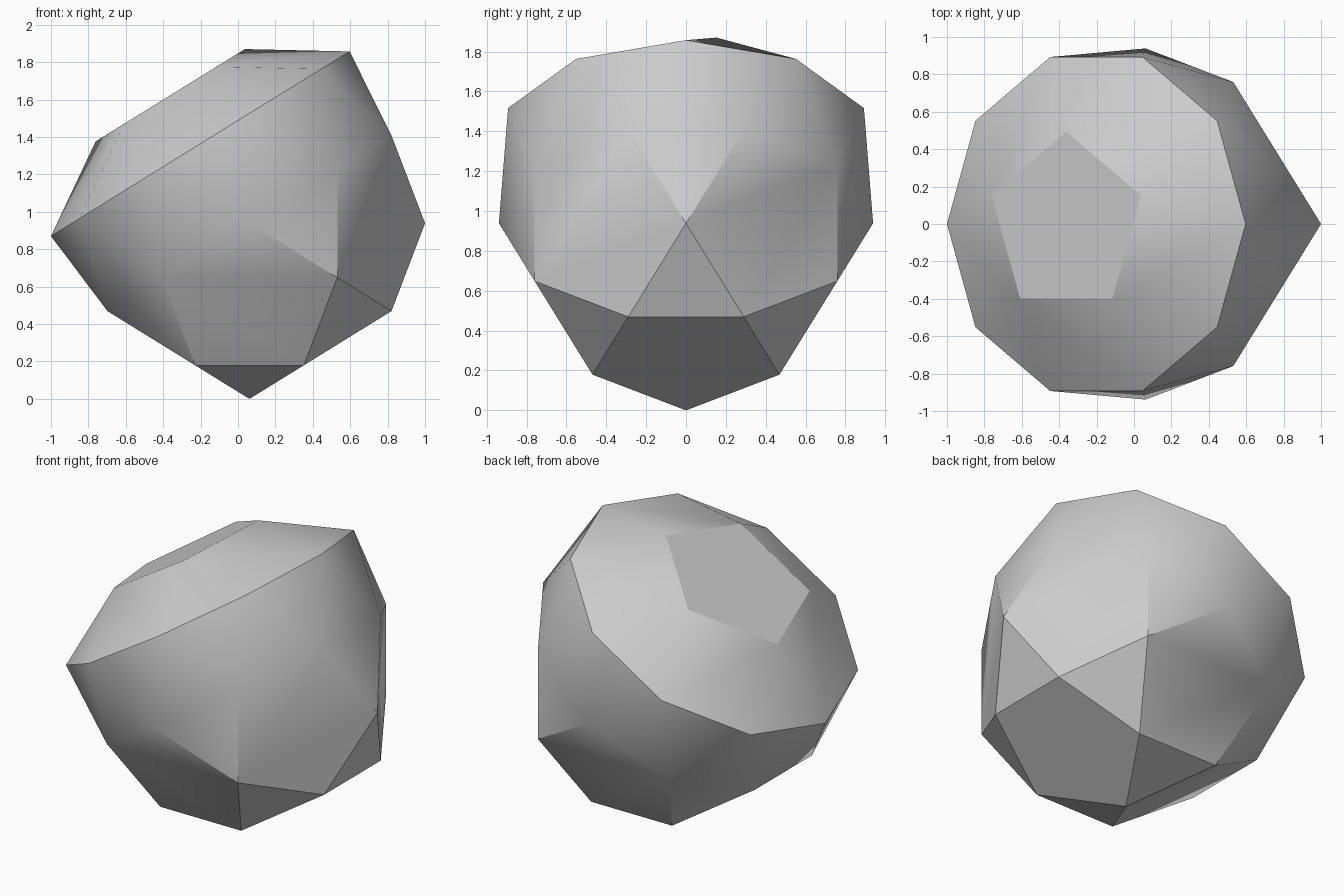
import bpy
import bmesh
from math import cos, sin, radians, sqrt
from mathutils import Vector

cube = bpy.data.objects.get("Cube")
if cube:
    bpy.data.objects.remove(cube, do_unlink=True)

# Proportions: every edge has the same length
PHI = (1 + sqrt(5)) / 2
R = 0.9387                # radius of both ten-sided rings
EDGE = R / PHI
WIDE, SMALL = 0.8507 * R, 0.5257 * R
BAND = 0.8618 * EDGE      # height of the triangle band
CAP = 0.5257 * EDGE       # height of the shallow cap

# Tilted axes of the solid
centre = Vector((1 - R, 0, R))
axis = Vector((-0.52573, 0, 0.85065))
across = Vector((0.85065, 0, 0.52573))
side = Vector((0, 1, 0))

bm = bmesh.new()


def ring(sides, radius, level, start):
    for i in range(sides):
        t = radians(start + 360 * i / sides)
        bm.verts.new(centre + axis * level
                     + (across * cos(t) + side * sin(t)) * radius)


# Deep lower dome: pentagon, middle ring, ten-sided rim
ring(5, SMALL, -WIDE, 180)
ring(5, WIDE, -SMALL, 0)
ring(10, R, 0, 18)
# Twisted band and shallow cap
ring(10, R, BAND, 0)
ring(5, 0.85065 * EDGE, BAND + CAP, 90)

# Skin the rings and merge coplanar triangles into full faces
bmesh.ops.convex_hull(bm, input=bm.verts[:])
bmesh.ops.dissolve_limit(bm, angle_limit=radians(1.5),
                         verts=bm.verts[:], edges=bm.edges[:])
bmesh.ops.recalc_face_normals(bm, faces=bm.faces[:])

mesh = bpy.data.meshes.new("faceted_solid")
bm.to_mesh(mesh)
bm.free()
solid = bpy.data.objects.new("faceted_solid", mesh)
bpy.context.collection.objects.link(solid)

# Single grey material
grey = bpy.data.materials.new("light_grey")
grey.use_nodes = True
colour = (0.6, 0.6, 0.6, 1)
grey.diffuse_color = colour
grey.node_tree.nodes["Principled BSDF"].inputs["Base Color"].default_value = colour
mesh.materials.append(grey)

# Soften only the shallow edges
bpy.ops.object.select_all(action="DESELECT")
solid.select_set(True)
bpy.context.view_layer.objects.active = solid
bpy.ops.object.shade_smooth_by_angle(angle=radians(30))
